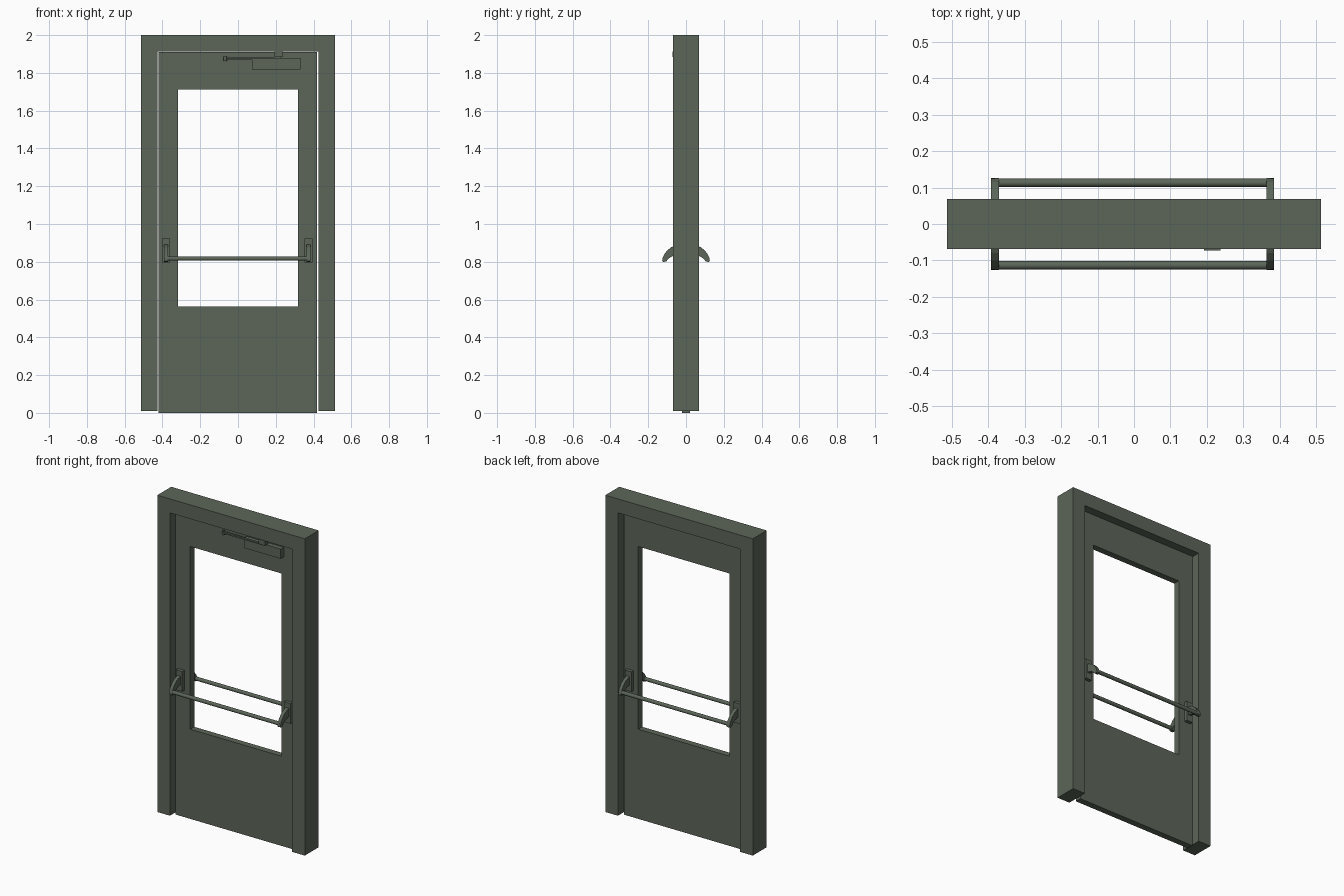
import bpy, bmesh, math
from mathutils import Vector

if "Cube" in bpy.data.objects:
    bpy.data.objects.remove(bpy.data.objects["Cube"])

green = bpy.data.materials.new("dark olive green")
green.diffuse_color = (0.107, 0.133, 0.100, 1)
green.use_nodes = True
green.node_tree.nodes["Principled BSDF"].inputs["Base Color"].default_value = green.diffuse_color


def finish(name, bm):
    bmesh.ops.recalc_face_normals(bm, faces=bm.faces)
    me = bpy.data.meshes.new(name)
    bm.to_mesh(me)
    bm.free()
    me.materials.append(green)
    ob = bpy.data.objects.new(name, me)
    bpy.context.collection.objects.link(ob)
    return ob


def prism(name, pts, depth):
    """Extrude a closed planar outline of 3D points along a vector."""
    bm = bmesh.new()
    face = bm.faces.new([bm.verts.new(p) for p in pts])
    ext = bmesh.ops.extrude_face_region(bm, geom=[face], use_keep_orig=True)
    moved = [g for g in ext["geom"] if isinstance(g, bmesh.types.BMVert)]
    bmesh.ops.translate(bm, verts=moved, vec=Vector(depth))
    return finish(name, bm)


def box(name, x0, x1, y0, y1, z0, z1):
    pts = [(x0, y0, z0), (x1, y0, z0), (x1, y0, z1), (x0, y0, z1)]
    return prism(name, pts, (0, y1 - y0, 0))


def cylinder(name, a, b, radius, sides=20):
    a, b = Vector(a), Vector(b)
    bm = bmesh.new()
    bmesh.ops.create_cone(bm, cap_ends=True, segments=sides, radius1=radius,
                          radius2=radius, depth=(b - a).length)
    bm.transform(Vector((0, 0, 1)).rotation_difference(b - a).to_matrix().to_4x4())
    bmesh.ops.translate(bm, verts=bm.verts, vec=(a + b) / 2)
    ob = finish(name, bm)
    for p in ob.data.polygons:
        p.use_smooth = len(p.vertices) == 4
    return ob


# door frame: one U-shaped outline, open at the floor
W, D, IN, HEAD = 0.5125, 0.069, 0.425, 1.912
frame = [(-W, 0.01), (-W, 2), (W, 2), (W, 0.01),
         (IN, 0.01), (IN, HEAD), (-IN, HEAD), (-IN, 0.01)]
prism("door_frame", [(x, -D, z) for x, z in frame], (0, 2 * D, 0))

# door leaf: four-sided ring around the window opening
T = 0.02
outer = [(-0.42, 0), (0.418, 0), (0.418, 1.91), (-0.42, 1.91)]
inner = [(-0.318, 0.563), (0.318, 0.563), (0.318, 1.711), (-0.318, 1.711)]
bm = bmesh.new()
rings = [[bm.verts.new((x, y, z)) for x, z in loop]
         for loop, y in ((outer, -T), (inner, -T), (inner, T), (outer, T))]
for k in range(4):
    a, b = rings[k], rings[(k + 1) % 4]
    for i in range(4):
        j = (i + 1) % 4
        bm.faces.new((a[i], a[j], b[j], b[i]))
finish("door_leaf", bm)

# push bars on both sides: mounting blocks, curved arms and a round bar
arm_outer = [(0.03, 0.893), (0.055, 0.888), (0.08, 0.876), (0.1, 0.859),
             (0.115, 0.84), (0.124, 0.82), (0.126, 0.804), (0.120, 0.799)]
arm_inner = [(0.105, 0.802), (0.09, 0.818), (0.07, 0.831), (0.05, 0.837), (0.03, 0.838)]
CX = -0.004
for s, side in ((-1, "front"), (1, "back")):
    for m, end in ((-1, "left"), (1, "right")):
        x = CX + m * 0.377
        ys = sorted((s * T, s * 0.042))
        box(f"{side}_{end}_mount", x - 0.022, x + 0.022, *ys, 0.797, 0.923)
        prism(f"{side}_{end}_arm",
              [(x - 0.0105, s * y, z) for y, z in arm_outer + arm_inner], (0.021, 0, 0))
    cylinder(f"{side}_push_bar", (CX - 0.377, s * 0.113, 0.817),
             (CX + 0.377, s * 0.113, 0.817), 0.0115)

# door closer: body, folded pair of arms, elbow joint, pivot and head bracket
box("closer_body", 0.075, 0.332, -0.050, -T, 1.819, 1.880)
cylinder("closer_spindle", (0.215, -0.036, 1.875), (0.215, -0.036, 1.89), 0.009, 16)
box("closer_lower_arm", -0.072, 0.225, -0.044, -0.030, 1.868, 1.876)
box("closer_upper_arm", -0.072, 0.225, -0.060, -0.046, 1.876, 1.884)
cylinder("closer_elbow", (-0.068, -0.045, 1.862), (-0.068, -0.045, 1.888), 0.009, 16)
box("closer_head_bracket", 0.192, 0.237, -0.072, -0.040, 1.884, 1.914)
